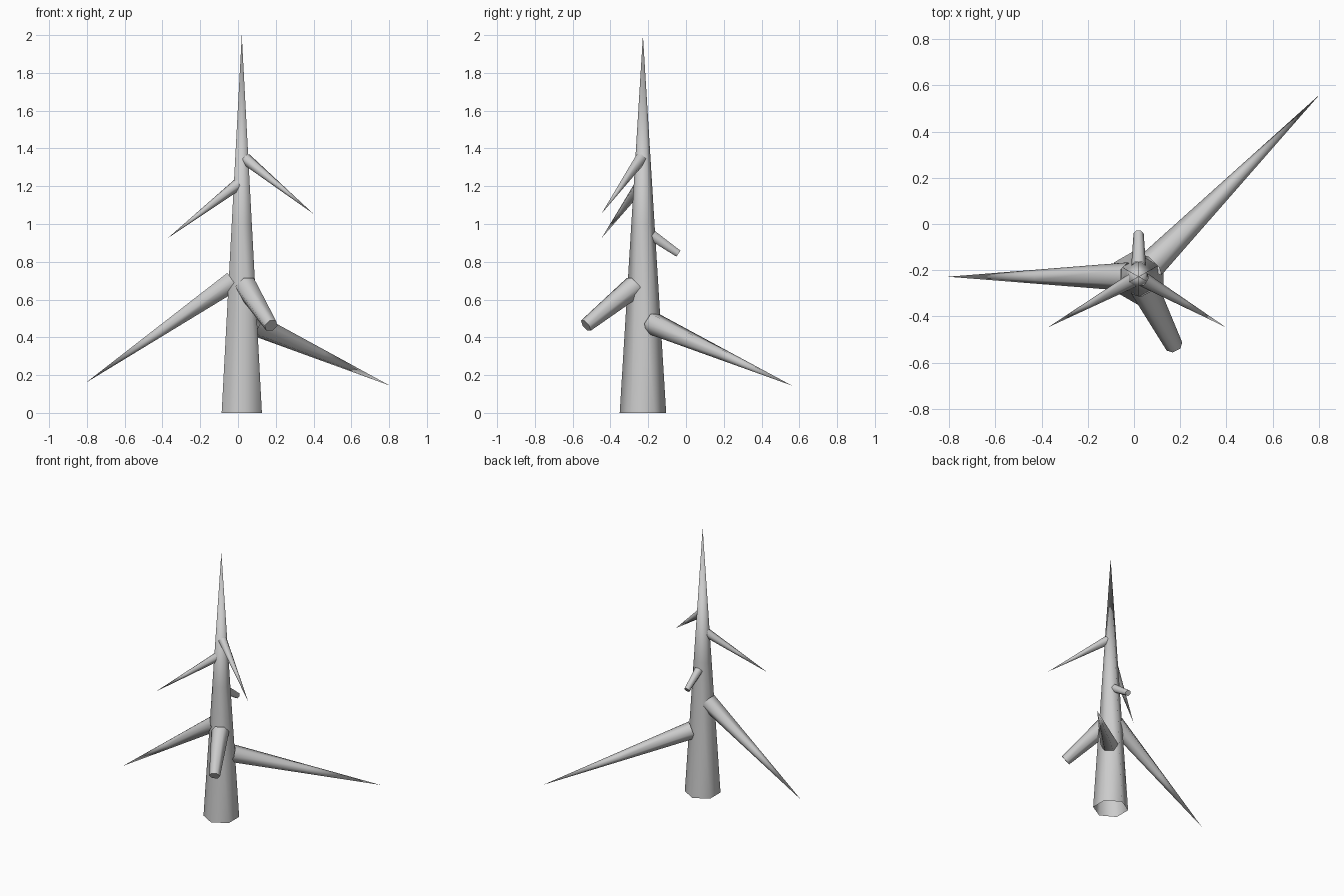
import bpy
import bmesh
from math import cos, sin, pi, radians
from mathutils import Vector

if "Cube" in bpy.data.objects:
    bpy.data.objects.remove(bpy.data.objects["Cube"], do_unlink=True)

SIDES = 6

bark = bpy.data.materials.new("bare grey bark")
bark.use_nodes = True
grey = (0.6, 0.6, 0.6, 1)
bark.diffuse_color = grey
bark.node_tree.nodes["Principled BSDF"].inputs["Base Color"].default_value = grey


def limb(name, base, end, radius, end_radius=0.0, rings=2):
    """Six-sided tapered limb, open at the base, ending in a point or a flat cut."""
    base, end = Vector(base), Vector(end)
    axis = (end - base).normalized()
    side = axis.cross(Vector((0, 0, 1)))
    side = side.normalized() if side.length > 0.01 else Vector((0, 1, 0))
    up = side.cross(axis)
    bm = bmesh.new()

    def ring(t):
        r = radius + (end_radius - radius) * t
        centre = base.lerp(end, t)
        angles = [2 * pi * i / SIDES for i in range(SIDES)]
        return [bm.verts.new(centre + (side * cos(a) + up * sin(a)) * r) for a in angles]

    pointed = end_radius == 0
    loops = [ring(i / rings) for i in range(rings if pointed else rings + 1)]
    for low, high in zip(loops, loops[1:]):
        for i in range(SIDES):
            j = (i + 1) % SIDES
            bm.faces.new((low[i], low[j], high[j], high[i]))
    if pointed:
        tip = bm.verts.new(end)
        for i in range(SIDES):
            bm.faces.new((loops[-1][i], loops[-1][(i + 1) % SIDES], tip))
    else:
        bm.faces.new(loops[-1])
    bmesh.ops.recalc_face_normals(bm, faces=bm.faces[:])
    # Keep normals pointing away from the limb's axis
    face = bm.faces[0]
    if face.normal.dot(face.calc_center_median() - base.lerp(end, 0.25)) < 0:
        bmesh.ops.reverse_faces(bm, faces=bm.faces[:])
    mesh = bpy.data.meshes.new(name)
    bm.to_mesh(mesh)
    bm.free()
    mesh.materials.append(bark)
    # Smooth around the limb, sharp at the flat cut
    mesh.shade_smooth()
    mesh.set_sharp_from_angle(angle=radians(70))
    obj = bpy.data.objects.new(name, mesh)
    bpy.context.collection.objects.link(obj)
    return obj


# Trunk
limb("trunk", (0.02, -0.228, 0), (0.02, -0.228, 2), 0.123)

# Long lower branches
limb("lower_right_branch", (-0.026, -0.228, 0.697), (-0.805, -0.228, 0.16), 0.062)
limb("lower_back_branch", (0.075, -0.177, 0.473), (0.803, 0.56, 0.145), 0.062)

# Short upper branches
limb("upper_right_branch", (0.0, -0.24, 1.21), (-0.372, -0.447, 0.925), 0.032)
limb("upper_left_branch", (0.04, -0.24, 1.345), (0.398, -0.447, 1.055), 0.032)

# Broken stumps
limb("front_stump", (0.042, -0.272, 0.67), (0.175, -0.53, 0.462), 0.062, 0.038, 1)
limb("back_stump", (0.02, -0.18, 0.94), (0.02, -0.04, 0.843), 0.032, 0.022, 1)
